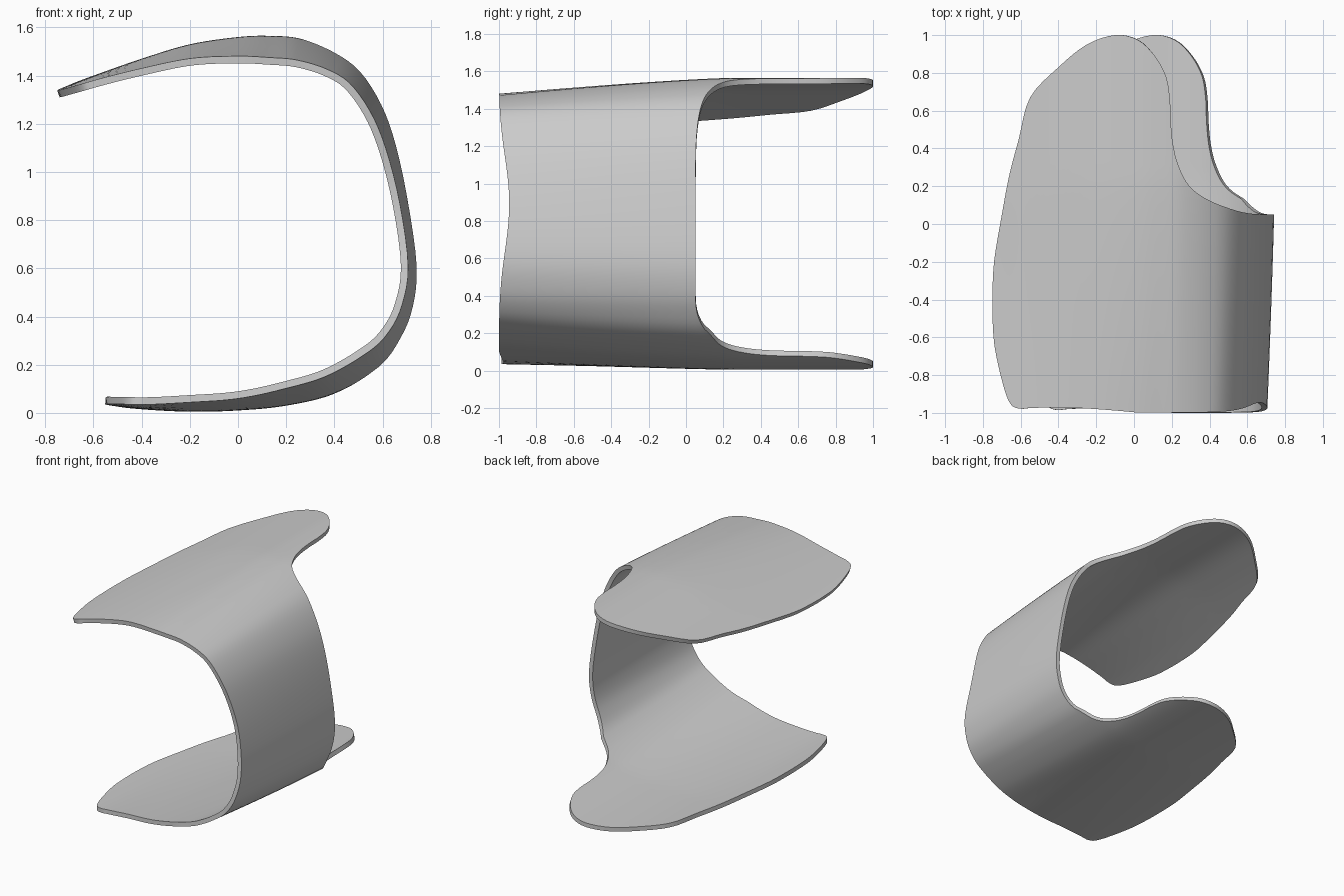
import bpy
import math

if "Cube" in bpy.data.objects:
    bpy.data.objects.remove(bpy.data.objects["Cube"], do_unlink=True)

THICKNESS = 0.03
COLUMNS = 30

# Outer cross-section, top tip round to bottom tip: x, z, inward pinch at the front
SECTION = [
    (-0.76, 1.34, 0.01), (-0.6, 1.40, 0.02), (-0.4, 1.47, 0.04), (-0.2, 1.53, 0.06),
    (0, 1.56, 0.08), (0.13, 1.565, 0.09), (0.26, 1.553, 0.09), (0.4, 1.5, 0.08),
    (0.51, 1.42, 0.07), (0.6, 1.28, 0.06), (0.66, 1.11, 0.05), (0.71, 0.87, 0.04),
    (0.745, 0.61, 0.04), (0.73, 0.44, 0.05), (0.68, 0.31, 0.06), (0.59, 0.19, 0.08),
    (0.4, 0.08, 0.08), (0.2, 0.03, 0.07), (0, 0.01, 0.05), (-0.2, 0.005, 0.04),
    (-0.4, 0.015, 0.02), (-0.57, 0.033, 0.01),
]

# Plan outline of the upper lobe: x, front edge y, back edge y
OUTLINE = [
    (-0.752, -0.47, -0.4), (-0.742, -0.65, -0.2), (-0.7, -0.85, 0.05),
    (-0.66, -0.96, 0.26), (-0.61, -0.985, 0.45), (-0.55, -0.98, 0.67),
    (-0.4, -0.975, 0.83), (-0.25, -0.98, 0.95), (-0.1, -0.99, 1), (0.02, -1, 0.975),
    (0.11, -1, 0.89), (0.17, -1, 0.78), (0.19, -1, 0.66), (0.195, -1, 0.54),
    (0.207, -1, 0.42), (0.235, -1, 0.31), (0.29, -1, 0.205), (0.38, -1, 0.135),
    (0.5, -1, 0.085), (0.62, -1, 0.055), (0.76, -1, 0.05),
]


def spline(points, steps):
    """Catmull-Rom curve through tuples of any size."""
    padded = [points[0]] + points + [points[-1]]
    result = []
    for a, b, c, d in zip(padded, padded[1:], padded[2:], padded[3:]):
        for k in range(steps):
            t = k / steps
            result.append(tuple(
                q + t / 2 * (r - p + t * (2 * p - 5 * q + 4 * r - s + t * (3 * (q - r) + s - p)))
                for p, q, r, s in zip(a, b, c, d)))
    return result + [points[-1]]


def at_x(samples, x):
    """Linear lookup in samples sorted by x."""
    for a, b in zip(samples, samples[1:]):
        if x <= b[0]:
            t = max(0, (x - a[0]) / max(b[0] - a[0], 1e-6))
            return tuple(p + (q - p) * t for p, q in zip(a, b))
    return samples[-1]


def with_normals(samples):
    """Append the inward normal to every section sample."""
    result = []
    for i, sample in enumerate(samples):
        before = samples[max(i - 1, 0)]
        after = samples[min(i + 1, len(samples) - 1)]
        dx, dz = after[0] - before[0], after[1] - before[1]
        size = math.hypot(dx, dz)
        result.append(sample + (dz / size, -dx / size))
    return result


def section_rows():
    """Rows along the bend: section sample plus its front and back ends."""
    section = with_normals(spline(SECTION, 20))
    outline = spline(OUTLINE, 4)
    turn = max(range(len(section)), key=lambda i: section[i][0])
    upper, lower = section[:turn + 1], section[turn:][::-1]
    rows = []

    def add(sample, plan_x):
        _, front, back = at_x(outline, plan_x)
        front += 0.055 * math.exp(-((sample[1] - 0.9) / 0.35) ** 2)
        rows.append((sample, front, back))

    # upper lobe
    for x, _, _ in outline:
        if x < 0.45:
            add(at_x(upper, x), x)
    # side wall
    for i, sample in enumerate(section):
        x = sample[0]
        if i % 5 == 0 and x > (0.45 if i <= turn else 0.55):
            shift = 0 if i <= turn else 0.2 * min(1, max(0, (0.74 - x) / 0.15))
            add(sample, x - shift)
    # lower lobe, the same outline moved sideways
    for x, _, _ in reversed(outline):
        if x < 0.34:
            add(at_x(lower, x + 0.2), x)
    return rows


def build_sheet():
    verts, faces = [], []
    rows = section_rows()
    for (x, z, pinch, nx, nz), front, back in rows:
        for j in range(COLUMNS + 1):
            y = front + (back - front) * j / COLUMNS
            depth = pinch * max(0, (0.25 - y) / 1.25) ** 1.3
            verts.append((x + nx * depth, y, z + nz * depth))
    width = COLUMNS + 1
    for i in range(len(rows) - 1):
        for j in range(COLUMNS):
            a = i * width + j
            faces.append((a, a + width, a + width + 1, a + 1))
    mesh = bpy.data.meshes.new("bent_shell")
    mesh.from_pydata(verts, [], faces)
    mesh.update()
    shell = bpy.data.objects.new("bent_shell", mesh)
    bpy.context.scene.collection.objects.link(shell)
    return shell


# Single grey material
grey = bpy.data.materials.new("plain_grey")
grey.use_nodes = True
colour = (0.6, 0.6, 0.6, 1)
grey.diffuse_color = colour
grey.node_tree.nodes["Principled BSDF"].inputs["Base Color"].default_value = colour

# Bent sheet with inward thickness
shell = build_sheet()
shell.data.materials.append(grey)
solid = shell.modifiers.new("thickness", "SOLIDIFY")
solid.thickness = THICKNESS
solid.offset = -1

bpy.ops.object.select_all(action="DESELECT")
shell.select_set(True)
bpy.context.view_layer.objects.active = shell
bpy.ops.object.modifier_apply(modifier="thickness")
bpy.ops.object.shade_smooth_by_angle(angle=math.radians(40))
